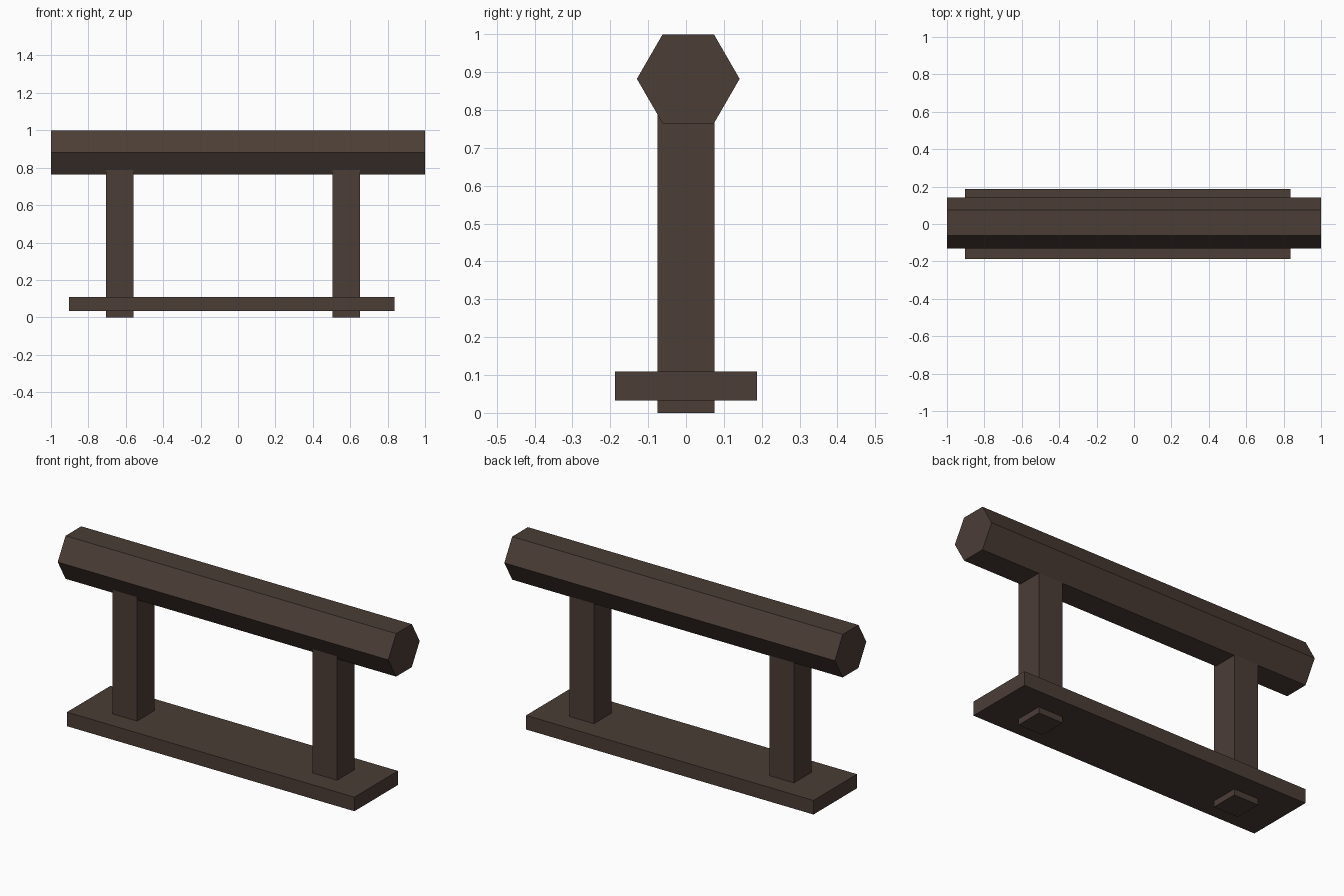
import bpy, bmesh
from math import sin, cos, pi
from mathutils import Vector

if "Cube" in bpy.data.objects:
    bpy.data.objects.remove(bpy.data.objects["Cube"])

wood = bpy.data.materials.new("dark_wood")
wood.diffuse_color = (0.07, 0.047, 0.037, 1)
wood.use_nodes = True
wood.node_tree.nodes["Principled BSDF"].inputs["Base Color"].default_value = wood.diffuse_color


def prism(name, profile, axis):
    """Extrude a closed 3D profile along an axis vector."""
    bm = bmesh.new()
    face = bm.faces.new([bm.verts.new(p) for p in profile])
    new = bmesh.ops.extrude_face_region(bm, geom=[face], use_keep_orig=True)
    verts = [g for g in new["geom"] if isinstance(g, bmesh.types.BMVert)]
    bmesh.ops.translate(bm, verts=verts, vec=Vector(axis))
    bmesh.ops.recalc_face_normals(bm, faces=bm.faces)
    mesh = bpy.data.meshes.new(name)
    bm.to_mesh(mesh)
    bm.free()
    mesh.materials.append(wood)
    obj = bpy.data.objects.new(name, mesh)
    bpy.context.collection.objects.link(obj)
    return obj


def box(name, x0, x1, half_y, z0, z1):
    h = half_y
    return prism(name, [(x0, -h, z0), (x1, -h, z0), (x1, h, z0), (x0, h, z0)],
                 (0, 0, z1 - z0))


# Hexagonal top beam, flat side up
r = 0.1357
hexagon = [(-1, 0.006 + r * cos(i * pi / 3), 0.8825 + r * sin(i * pi / 3))
           for i in range(6)]
prism("top_beam", hexagon, (2, 0, 0))

# Posts pass through the base plank and sink into the beam
for name, x in (("left_post", -0.632), ("right_post", 0.578)):
    box(name, x - 0.074, x + 0.074, 0.075, 0, 0.82)

# Base plank
box("base_plank", -0.903, 0.836, 0.188, 0.033, 0.11)
